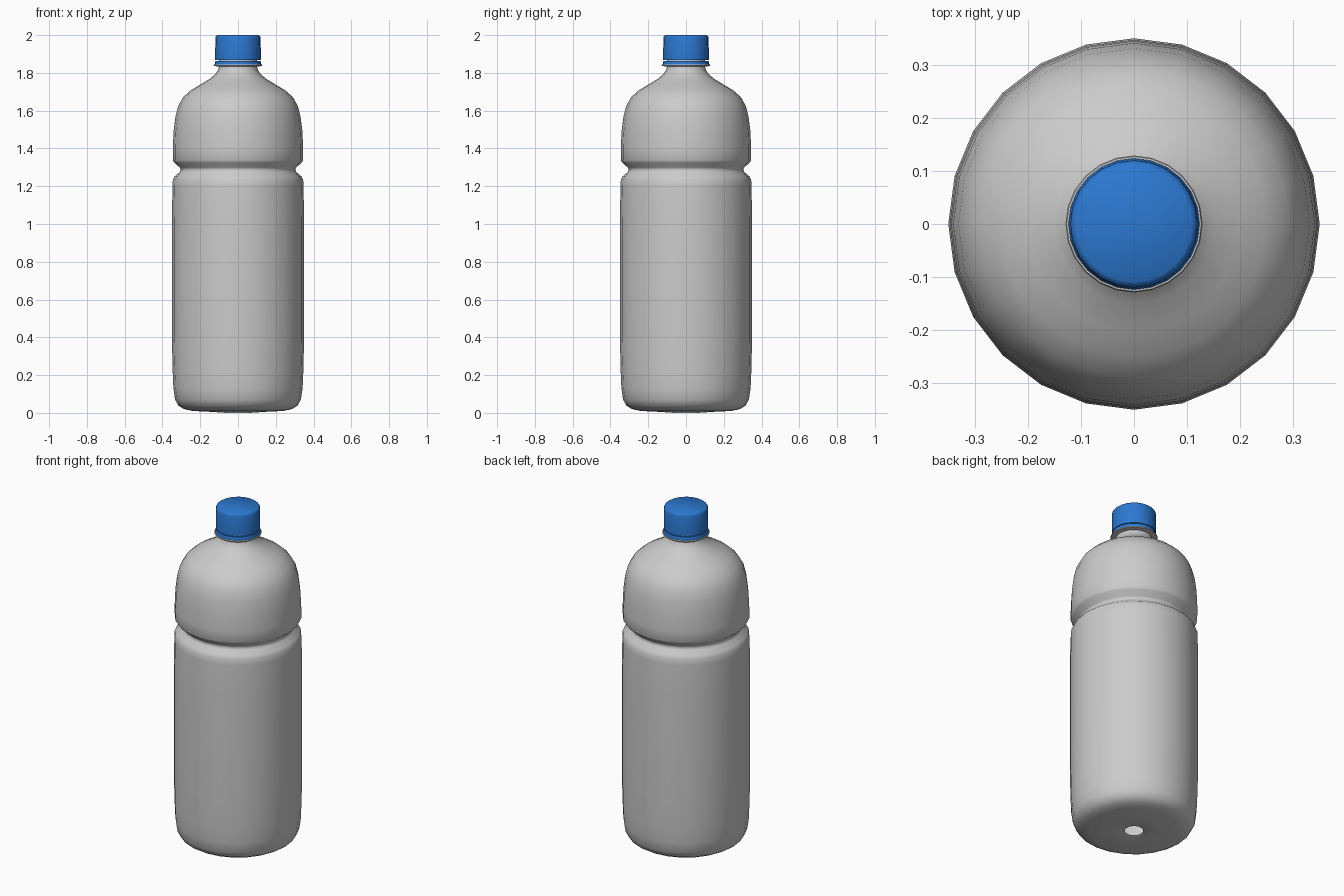
import bpy, bmesh, math

if "Cube" in bpy.data.objects:
    bpy.data.objects.remove(bpy.data.objects["Cube"])

SIDES = 24


def lathe(name, profile, close_end=False, color=None, angle=40):
    """Revolve an (r, z) profile, listed bottom to top, about the z axis."""
    bm = bmesh.new()
    rings = []
    for r, z in profile:
        rings.append([bm.verts.new((r * math.cos(2 * math.pi * i / SIDES),
                                    r * math.sin(2 * math.pi * i / SIDES), z))
                      for i in range(SIDES)])
    for a, b in zip(rings, rings[1:]):
        for i in range(SIDES):
            j = (i + 1) % SIDES
            bm.faces.new((a[i], a[j], b[j], b[i]))
    if close_end:
        bm.faces.new(rings[-1])
    mesh = bpy.data.meshes.new(name)
    bm.to_mesh(mesh)
    bm.free()
    obj = bpy.data.objects.new(name, mesh)
    bpy.context.collection.objects.link(obj)
    if color:
        mesh.materials.append(color)
    bpy.ops.object.select_all(action='DESELECT')
    obj.select_set(True)
    bpy.context.view_layer.objects.active = obj
    bpy.ops.object.shade_smooth_by_angle(angle=math.radians(angle))
    return obj


blue = bpy.data.materials.new("blue_plastic")
blue.diffuse_color = (0.025, 0.19, 0.64, 1)
blue.use_nodes = True
blue.node_tree.nodes["Principled BSDF"].inputs["Base Color"].default_value = blue.diffuse_color

# Bottle shell: base with small centre hole, body, grip groove, shoulder, neck
lathe("bottle_body", [
    (0.05, 0.005), (0.15, 0.006), (0.24, 0.01), (0.285, 0.02), (0.315, 0.038),
    (0.333, 0.07), (0.342, 0.13), (0.346, 0.22), (0.35, 0.40), (0.35, 0.70),
    (0.35, 1.00), (0.347, 1.20), (0.345, 1.235), (0.335, 1.253),
    (0.309, 1.275), (0.303, 1.288), (0.309, 1.30), (0.338, 1.325),
    (0.345, 1.338), (0.345, 1.40), (0.341, 1.49), (0.331, 1.57),
    (0.316, 1.627), (0.29, 1.672), (0.25, 1.708), (0.20, 1.738),
    (0.15, 1.768), (0.12, 1.793), (0.105, 1.815), (0.10, 1.835),
    (0.10, 1.97)], angle=60)

# Collar under the cap
lathe("neck_collar", [(0.10, 1.834), (0.127, 1.836), (0.129, 1.84),
                      (0.127, 1.844), (0.10, 1.846)])

# Tamper ring
lathe("cap_ring", [(0.10, 1.842), (0.124, 1.842), (0.12, 1.864),
                   (0.10, 1.864)], color=blue)

# Screw cap with softened top rim
lathe("cap", [(0.105, 1.868), (0.121, 1.868), (0.12, 1.985), (0.117, 1.994),
              (0.109, 2.0)], close_end=True, color=blue)

# Base foot ring touching the ground
lathe("base_rim", [(0.05, 0.005), (0.06, 0.0), (0.15, 0.006)][::-1])
